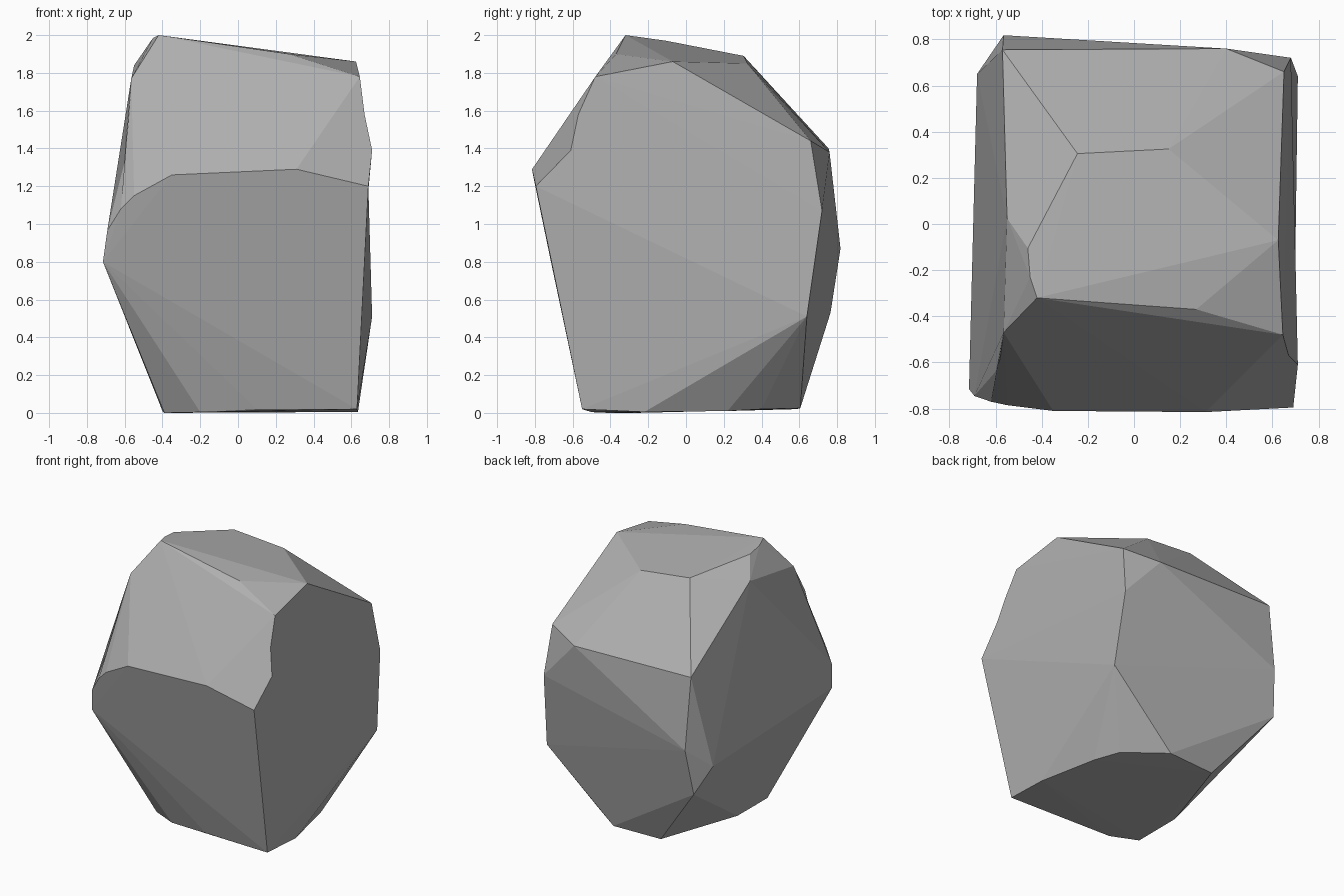
import bpy, bmesh
from mathutils import Vector

if "Cube" in bpy.data.objects:
    bpy.data.objects.remove(bpy.data.objects["Cube"])

# Corner points of the boulder, grouped by region; the hull cuts the flat facets
LEFT_LOW, LEFT_MID, LEFT_TOP = (-.715, -.715, .8), (-.692, -.745, .965), (-.565, -.47, 1.77)
RIGHT_LOW, RIGHT_TOP = (.69, -.795, 1.2), (.645, -.48, 1.78)
base = [(.63, -.55, .02), (.1, -.53, .02), (-.2, -.5, .004), (-.39, -.41, 0),
        (-.39, -.27, 0), (-.4, -.04, .01), (-.2, .585, .02), (.18, .605, .025),
        (.46, .4, .02), (.54, .22, .01), (.635, -.22, .005)]
front_ridge = [RIGHT_LOW, (.31, -.815, 1.29), (-.35, -.81, 1.26),
               (-.55, -.785, 1.15), (-.62, -.77, 1.08), LEFT_MID, LEFT_LOW]
left_side = [LEFT_TOP, (-.55, .025, 1.84), (-.57, .755, 1.4), (-.68, .65, .72)]
right_side = [RIGHT_TOP, (.65, .66, 1.44), (.68, .72, 1.07), (.71, .64, .51)]
back_side = [(.4, .76, 1.38), (-.565, .818, .87), (-.6, .765, .53)]
crown = [(-.42, -.32, 2), (.27, -.37, 1.9), (.625, -.07, 1.86), (.15, .325, 1.85),
         (-.245, .305, 1.89), (-.46, -.105, 1.97), (-.45, -.23, 1.985)]

bm = bmesh.new()
for region in (base, front_ridge, left_side, right_side, back_side, crown):
    for p in region:
        bm.verts.new(p)
bmesh.ops.convex_hull(bm, input=bm.verts[:])
bmesh.ops.delete(bm, geom=[v for v in bm.verts if not v.link_faces], context='VERTS')
bmesh.ops.triangulate(bm, faces=bm.faces[:])


def dent(a, b, target):
    """Split the edge between two corners and push its middle to the target."""
    for e in bm.edges:
        if all(min((v.co - Vector(p)).length for v in e.verts) < 1e-3 for p in (a, b)):
            new = bmesh.ops.subdivide_edges(bm, edges=[e], cuts=1)["geom_inner"]
            for v in new:
                if isinstance(v, bmesh.types.BMVert):
                    v.co = target
            return


# Slightly hollow corners either side of the upper front
right_dent, left_dent = (.71, -.61, 1.39), (-.6, -.64, 1.33)
dent(RIGHT_LOW, RIGHT_TOP, right_dent)
dent(right_dent, RIGHT_TOP, (.67, -.57, 1.58))
dent(LEFT_MID, LEFT_TOP, left_dent)
dent(left_dent, LEFT_TOP, (-.58, -.585, 1.55))
dent(LEFT_LOW, LEFT_TOP, (-.61, -.61, 1.32))

# Merge nearly coplanar triangles into flat facets
bmesh.ops.dissolve_limit(bm, angle_limit=0.02, verts=bm.verts[:], edges=bm.edges[:])
bmesh.ops.recalc_face_normals(bm, faces=bm.faces[:])

mesh = bpy.data.meshes.new("boulder")
bm.to_mesh(mesh)
bm.free()

# Plain grey stone
stone = bpy.data.materials.new("grey stone")
stone.diffuse_color = (.43, .43, .43, 1)
stone.use_nodes = True
stone.node_tree.nodes["Principled BSDF"].inputs["Base Color"].default_value = stone.diffuse_color
mesh.materials.append(stone)
boulder = bpy.data.objects.new("boulder", mesh)
bpy.context.collection.objects.link(boulder)
